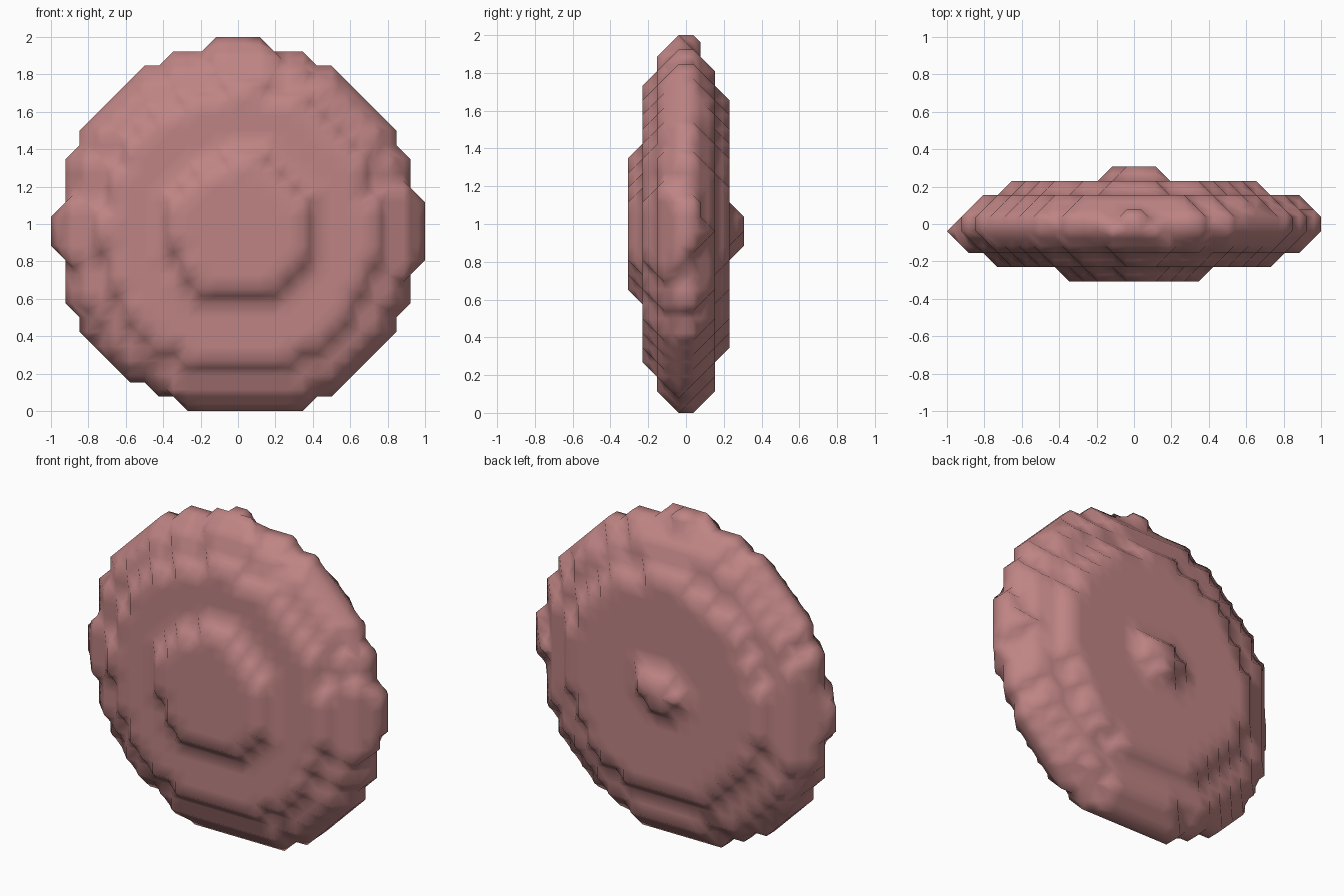
import bpy, bmesh, itertools

if "Cube" in bpy.data.objects:
    bpy.data.objects.remove(bpy.data.objects["Cube"])

H = 2 / 26                                  # voxel size of the blocky disc
CENTRE = (0.008, -0.010, -0.028)            # slightly off-grid ellipsoid
RADII = (0.981, 0.2818, 1.006)


def inside(p):
    return sum((((i + 0.5) * H - c) / r) ** 2
               for i, c, r in zip(p, CENTRE, RADII)) < 1


def cell_faces(o):
    # the six corner rings of one grid cell
    for axis in range(3):
        u, v = [a for a in range(3) if a != axis]
        for side in (0, 1):
            ring = []
            for du, dv in ((0, 0), (1, 0), (1, 1), (0, 1)):
                p = list(o)
                p[axis] += side
                p[u] += du
                p[v] += dv
                ring.append(tuple(p))
            yield ring


def cell_loops(o, solid):
    # join edge midpoints across each cell face, then chain them into loops
    links = {}
    for ring in cell_faces(o):
        cross = []
        for i in range(4):
            a, b = ring[i], ring[(i + 1) % 4]
            if (a in solid) != (b in solid):
                cross.append(tuple(s + t for s, t in zip(a, b)))
        if len(cross) == 4 and ring[0] in solid:
            cross = cross[-1:] + cross[:-1]
        for i in range(0, len(cross), 2):
            a, b = cross[i], cross[i + 1]
            links.setdefault(a, []).append(b)
            links.setdefault(b, []).append(a)
    while links:
        cur = next(iter(links))
        loop = []
        while cur is not None:
            loop.append(cur)
            cur = next((n for n in links.pop(cur) if n in links), None)
        yield loop


# sample the flattened ellipsoid on the grid
span = (range(-15, 15), range(-6, 6), range(-15, 15))
solid = {p for p in itertools.product(*span) if inside(p)}

# skin the samples with chamfered steps
bm = bmesh.new()
verts = {}
for o in itertools.product(*span):
    for loop in cell_loops(o, solid):
        for k in loop:
            if k not in verts:
                x, y, z = ((s / 2 + 0.5) * H for s in k)
                verts[k] = bm.verts.new((x, y, z + 1))
        if len(loop) > 2:
            bm.faces.new([verts[k] for k in loop])
bmesh.ops.recalc_face_normals(bm, faces=bm.faces)
bmesh.ops.triangulate(bm, faces=[f for f in bm.faces if len(f.verts) > 4])
for f in bm.faces:
    f.smooth = True

mesh = bpy.data.meshes.new("stepped_disc")
bm.to_mesh(mesh)
bm.free()
disc = bpy.data.objects.new("stepped_disc", mesh)
bpy.context.collection.objects.link(disc)

# dusty pink finish
mat = bpy.data.materials.new("dusty_pink")
mat.diffuse_color = (0.52, 0.23, 0.23, 1)
mat.use_nodes = True
mat.node_tree.nodes["Principled BSDF"].inputs["Base Color"].default_value = mat.diffuse_color
mesh.materials.append(mat)
